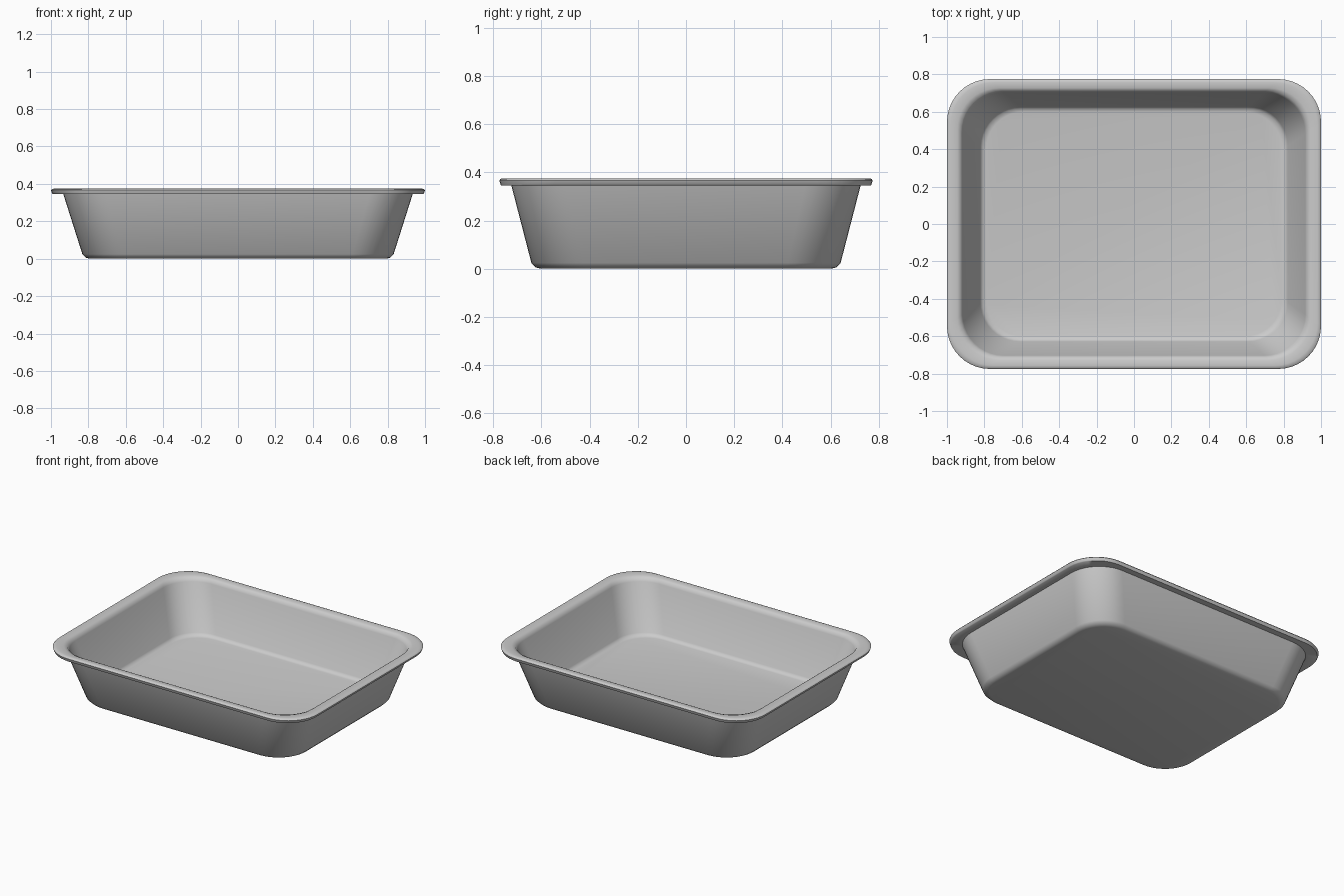
import bpy, bmesh, math

if "Cube" in bpy.data.objects:
    bpy.data.objects.remove(bpy.data.objects["Cube"])

SEG = 10  # segments per rounded corner


def ring(bm, hx, hy, r, z):
    """Rounded rectangle loop of vertices."""
    verts = []
    for i, (sx, sy) in enumerate([(1, 1), (-1, 1), (-1, -1), (1, -1)]):
        for k in range(SEG + 1):
            a = math.pi / 2 * (i + k / SEG)
            verts.append(bm.verts.new((sx * (hx - r) + r * math.cos(a),
                                       sy * (hy - r) + r * math.sin(a), z)))
    return verts


# Cross-section from the underside, over the rim, to the inner floor:
# half width, half depth, corner radius, height
profile = [
    (0.795, 0.605, 0.20, 0.0),
    (0.815, 0.625, 0.21, 0.006),
    (0.832, 0.642, 0.22, 0.024),
    (0.934, 0.725, 0.23, 0.345),   # outer wall top
    (0.988, 0.768, 0.22, 0.345),   # rim underside
    (0.994, 0.770, 0.225, 0.350),
    (1.000, 0.775, 0.23, 0.366),   # rim edge
    (0.994, 0.770, 0.23, 0.373),
    (0.980, 0.757, 0.23, 0.375),
    (0.945, 0.727, 0.22, 0.374),
    (0.926, 0.712, 0.22, 0.366),
    (0.916, 0.703, 0.22, 0.345),   # inner wall top
    (0.822, 0.628, 0.21, 0.040),
    (0.810, 0.617, 0.205, 0.025),
    (0.790, 0.600, 0.20, 0.020),
]

# Tray
bm = bmesh.new()
loops = [ring(bm, *p) for p in profile]
n = len(loops[0])
for a, b in zip(loops, loops[1:]):
    for i in range(n):
        j = (i + 1) % n
        bm.faces.new((a[i], a[j], b[j], b[i]))
bm.faces.new(loops[0][::-1])   # underside
bm.faces.new(loops[-1])        # inner floor
bmesh.ops.recalc_face_normals(bm, faces=bm.faces)
mesh = bpy.data.meshes.new("baking_tray")
bm.to_mesh(mesh)
bm.free()
tray = bpy.data.objects.new("baking_tray", mesh)
bpy.context.collection.objects.link(tray)
bpy.context.view_layer.objects.active = tray
tray.select_set(True)
bpy.ops.object.shade_smooth_by_angle(angle=math.radians(50))
